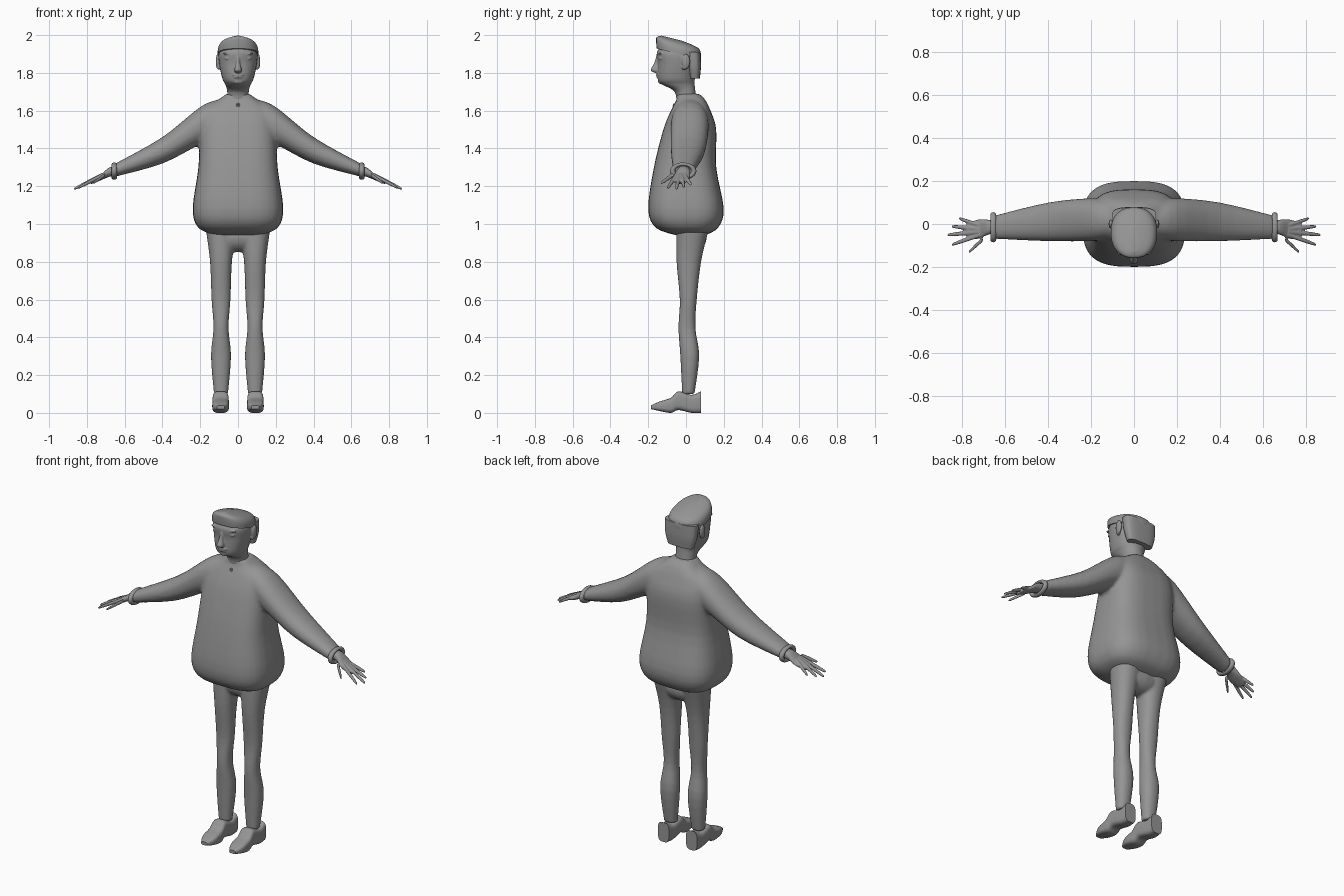
import bpy, bmesh, math
from mathutils import Vector

cube = bpy.data.objects.get("Cube")
if cube:
    bpy.data.objects.remove(cube, do_unlink=True)

grey = bpy.data.materials.new("plain grey")
grey.use_nodes = True
colour = (.3, .3, .3, 1)
grey.diffuse_color = colour
grey.node_tree.nodes["Principled BSDF"].inputs["Base Color"].default_value = colour


def select(objs):
    bpy.ops.object.select_all(action='DESELECT')
    for obj in objs:
        obj.select_set(True)
    bpy.context.view_layer.objects.active = objs[0]


def finish(name, bm):
    """Turn a bmesh into a smooth shaded object."""
    bmesh.ops.recalc_face_normals(bm, faces=bm.faces)
    mesh = bpy.data.meshes.new(name)
    bm.to_mesh(mesh)
    bm.free()
    obj = bpy.data.objects.new(name, mesh)
    bpy.context.collection.objects.link(obj)
    mesh.materials.append(grey)
    select([obj])
    bpy.ops.object.shade_smooth_by_angle(angle=math.radians(45))
    return obj


def refine(rows, steps=4):
    """Pass a smooth curve through the rows of a loft."""
    rows = [Vector(row) for row in rows]
    last = len(rows) - 1
    out = []
    for i in range(last):
        before, start, end, after = rows[max(i - 1, 0)], rows[i], rows[i + 1], rows[min(i + 2, last)]
        leave, arrive = (end - before) / 2, (after - start) / 2
        for k in range(steps):
            t = k / steps
            ease = t * t * (3 - 2 * t)
            out.append(start.lerp(end, ease) + leave * t * (1 - t) ** 2 - arrive * t * t * (1 - t))
    return out + [rows[last]]


def loft(name, axis, rows, power=2.2, sides=32, side=1, tilt=0):
    """Rounded sections: position on the axis, then low and high limits on the other two axes."""
    along, across, up = {'x': (0, 1, 2), 'y': (1, 0, 2), 'z': (2, 0, 1)}[axis]
    bm = bmesh.new()
    rings = []
    for position, u_low, u_high, v_low, v_high in refine(rows):
        ring = []
        for k in range(sides):
            angle = math.tau * k / sides
            c, s = math.cos(angle), math.sin(angle)
            p = Vector((0, 0, 0))
            p[along] = position
            p[across] = (u_low + u_high + (u_high - u_low) * math.copysign(abs(c) ** (2 / power), c)) / 2
            p[up] = (v_low + v_high + (v_high - v_low) * math.copysign(abs(s) ** (2 / power), s)) / 2
            p.z += tilt * p.y
            p.x *= side
            ring.append(bm.verts.new(p))
        rings.append(ring)
    for low, high in zip(rings, rings[1:]):
        for k in range(sides):
            j = (k + 1) % sides
            bm.faces.new((low[k], low[j], high[j], high[k]))
    bm.faces.new(rings[0])
    bm.faces.new(rings[-1])
    return finish(name, bm)


def even(rows, centre=0):
    """Expand rows of position, half width and two limits about a centre in x."""
    return [(pos, centre - w, centre + w, low, high) for pos, w, low, high in rows]


def blob(name, centre, radii):
    bm = bmesh.new()
    bmesh.ops.create_uvsphere(bm, u_segments=20, v_segments=12, radius=1)
    for v in bm.verts:
        v.co = Vector(c + r * p for c, r, p in zip(centre, radii, v.co))
    return finish(name, bm)


def ring(name, centre, rotation, major, minor, squash=1):
    bpy.ops.mesh.primitive_torus_add(location=centre, rotation=rotation,
                                     major_radius=major, minor_radius=minor,
                                     major_segments=32, minor_segments=12)
    obj = bpy.context.object
    obj.name = name
    obj.scale.x = squash
    obj.data.materials.append(grey)
    bpy.ops.object.shade_smooth()


def finger(angle, length, side):
    """Tapered finger on a ray fanning out of the wrist and sloping down."""
    rows = []
    for reach, thick in ((.06, .011), (length * .7, .01), (length * .95, .007), (length, .002)):
        x = .66 + reach * math.cos(angle)
        y = -.03 + reach * math.sin(angle)
        z = 1.29 - reach / 2
        rows.append((x, y - thick, y + thick, z - thick, z + thick))
    return loft("finger", 'x', rows, sides=12, side=side)


def fuse(name, objs, voxel, rounds):
    """Join overlapping parts into one continuous skin."""
    select(objs)
    bpy.ops.object.join()
    obj = objs[0]
    obj.name = name
    remesh = obj.modifiers.new("skin", 'REMESH')
    remesh.mode = 'VOXEL'
    remesh.voxel_size = voxel
    remesh.use_smooth_shade = True
    soften = obj.modifiers.new("soften", 'SMOOTH')
    soften.iterations = rounds


# Loose sweater: torso and both sleeves
torso = loft("torso", 'z', even([
    (.94, .12, -.05, .1), (.98, .21, -.16, .17), (1.08, .24, -.2, .2),
    (1.3, .21, -.17, .16), (1.5, .2, -.12, .16), (1.6, .18, -.08, .13),
    (1.66, .1, -.05, .1), (1.69, .06, -.05, .07)]), power=3)
sleeve_rows = [(.1, -.07, .11, 1.44, 1.66), (.2, -.08, .12, 1.42, 1.62),
               (.4, -.08, .1, 1.32, 1.46), (.65, -.07, .04, 1.25, 1.32)]
sleeves = [loft("sleeve", 'x', sleeve_rows, side=s) for s in (1, -1)]
fuse("sweater", [torso] + sleeves, .011, 4)

# Collar button
ring("collar_button", (0, -.066, 1.63), (1.2, 0, 0), .007, .003)

# Trousers: two legs bridged by the pelvis
leg_rows = even([(.1, .037, -.02, .045), (.3, .053, -.03, .07), (.45, .04, -.04, .05),
                 (.6, .05, -.033, .057), (.8, .058, -.05, .08), (.97, .08, -.05, .12)], .09)
legs = [loft("leg", 'z', leg_rows, side=s) for s in (1, -1)]
pelvis = blob("pelvis", (0, .03, .93), (.16, .08, .08))
fuse("trousers", legs + [pelvis], .008, 3)

# Cuffs, shoes and hands on each side
shoe_rows = even([(-.185, .02, .02, .04), (-.14, .042, .01, .06), (-.08, .044, 0, .08),
                  (-.04, .042, .015, .114), (.03, .04, 0, .095), (.08, .036, 0, .115)], .092)
palm_rows = [(.63, -.04, .02, 1.26, 1.31), (.68, -.05, .02, 1.25, 1.3),
             (.73, -.07, .02, 1.23, 1.26), (.78, -.06, 0, 1.21, 1.24)]
fan = zip((.35, .1, -.1, -.34, -.75), (.165, .19, .21, .2, .15))
fan = list(fan)
for s, label in ((1, "left"), (-1, "right")):
    ring(label + "_cuff", (s * .655, -.015, 1.28), (0, math.pi / 2, 0), .056, .014, .65)
    loft(label + "_shoe", 'y', shoe_rows, power=3.5, side=s)
    palm = loft("palm", 'x', palm_rows, side=s)
    fuse(label + "_hand", [palm] + [finger(a, reach, s) for a, reach in fan], .0035, 2)

# Head and neck with facial features
skull = loft("skull", 'z', even([
    (1.62, .06, -.05, .06), (1.7, .057, -.06, .05), (1.74, .068, -.13, .046),
    (1.77, .083, -.15, .047), (1.85, .1, -.15, .06), (1.91, .1, -.154, .06),
    (1.95, .06, -.12, 0)]))
features = [
    loft("nose", 'z', even([(1.8, .012, -.165, -.14), (1.815, .02, -.187, -.14),
                            (1.85, .011, -.17, -.14), (1.89, .008, -.157, -.14)]), sides=16),
    blob("upper_lip", (0, -.146, 1.79), (.034, .013, .006)),
    blob("lower_lip", (0, -.145, 1.778), (.028, .013, .006)),
    blob("chin", (0, -.133, 1.755), (.03, .015, .014))]
for s in (1, -1):
    features += [
        blob("eye", (s * .05, -.133, 1.877), (.021, .011, .008)),
        blob("brow", (s * .05, -.135, 1.903), (.03, .012, .007)),
        blob("ear", (s * .107, 0, 1.86), (.011, .022, .04)),
        blob("ear_lobe", (s * .102, -.01, 1.83), (.01, .012, .014))]
fuse("head", [skull] + features, .0045, 1)

# Hair: swept top and the block at the back of the head
loft("hair_top", 'z', even([(1.89, .108, -.155, .078), (1.925, .104, -.158, .078),
                            (1.95, .08, -.155, .06), (1.965, .02, -.13, -.02)]),
     power=2.4, tilt=-.25)
loft("hair_back", 'z', even([(1.77, .08, .02, .073), (1.83, .097, .01, .079),
                             (1.91, .103, 0, .077)]), power=3)
